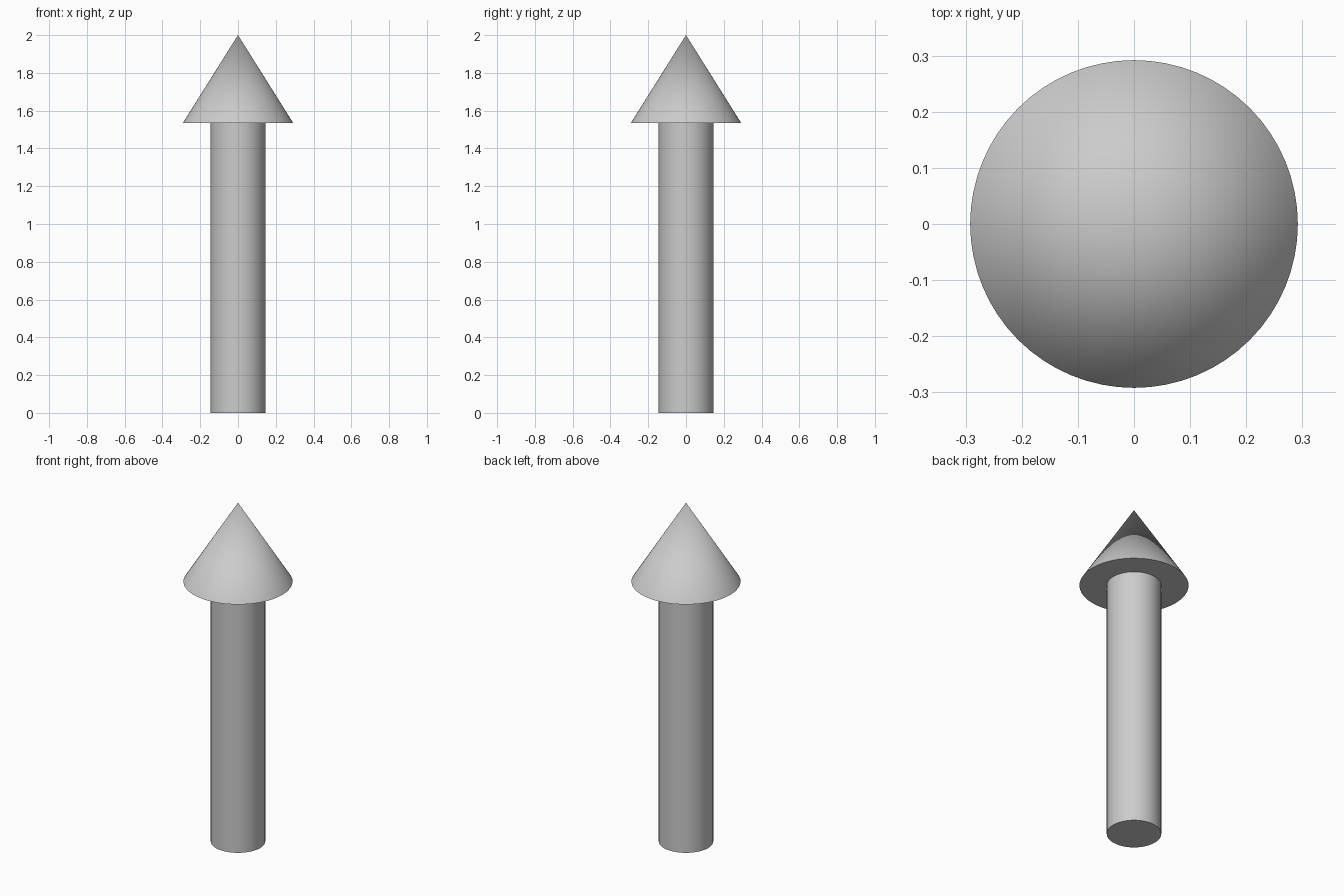
import bpy
import math

cube = bpy.data.objects.get("Cube")
if cube:
    bpy.data.objects.remove(cube, do_unlink=True)

HEIGHT = 2.0
HEAD_BASE = 1.535
HEAD_RADIUS = 0.292
SHAFT_RADIUS = 0.146
SIDES = 64

# Single light grey for the whole arrow
grey = bpy.data.materials.new("light_grey")
colour = (0.6, 0.6, 0.6, 1.0)
grey.use_nodes = True
grey.diffuse_color = colour
grey.node_tree.nodes["Principled BSDF"].inputs["Base Color"].default_value = colour


def add_round(name, bottom_radius, top_radius, z0, z1):
    """Upright round solid with smooth sides and sharp rims."""
    bpy.ops.mesh.primitive_cone_add(
        vertices=SIDES, radius1=bottom_radius, radius2=top_radius,
        depth=z1 - z0, location=(0, 0, (z0 + z1) / 2))
    part = bpy.context.object
    part.name = part.data.name = name
    part.data.materials.append(grey)
    bpy.ops.object.shade_smooth_by_angle(angle=math.radians(30))
    return part


# Straight shaft, then the pointed head resting on it
add_round("arrow_shaft", SHAFT_RADIUS, SHAFT_RADIUS, 0, HEAD_BASE)
add_round("arrow_head", HEAD_RADIUS, 0, HEAD_BASE, HEIGHT)
